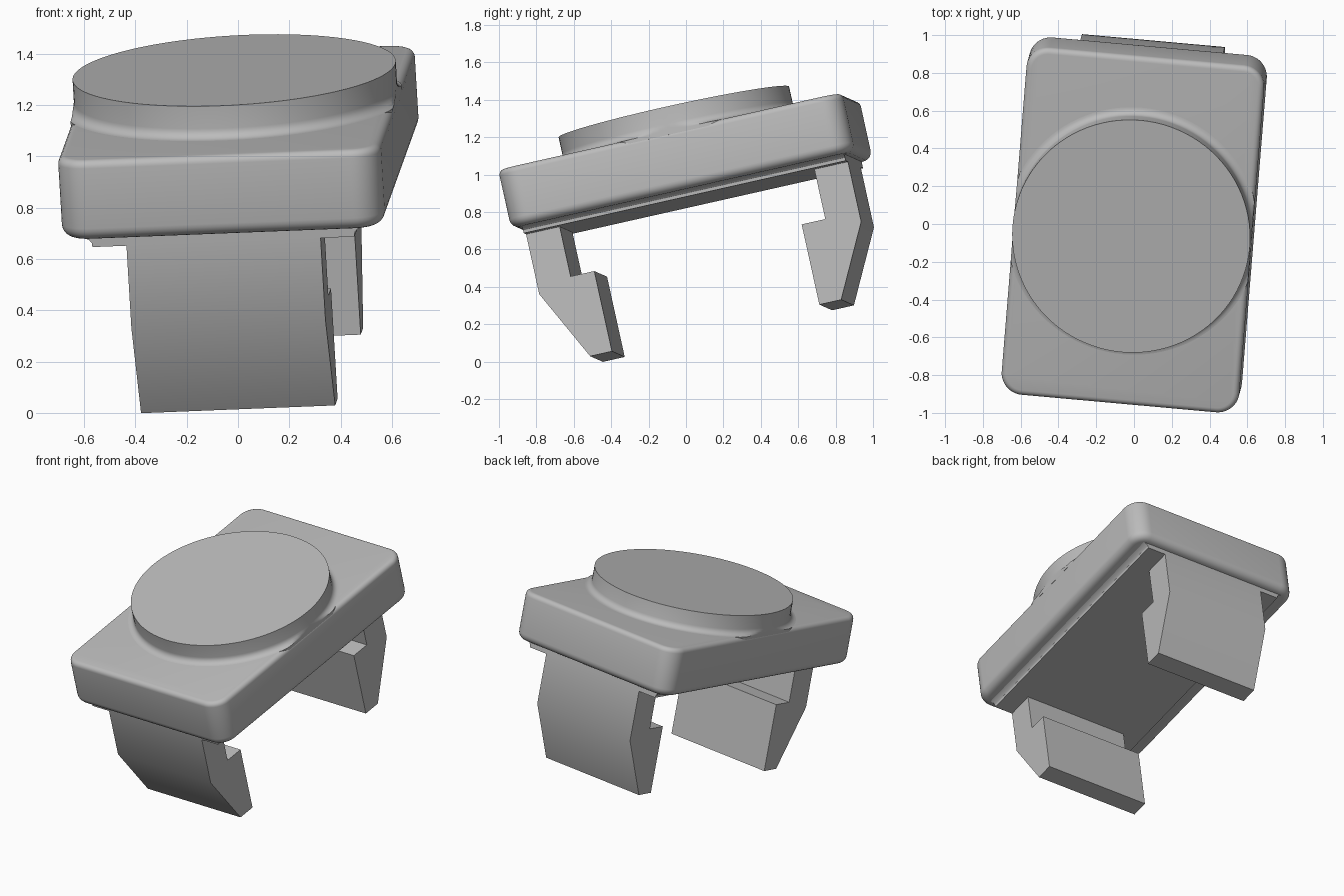
import bpy, bmesh, math
from mathutils import Matrix, Vector

if "Cube" in bpy.data.objects:
    bpy.data.objects.remove(bpy.data.objects["Cube"], do_unlink=True)

# Single plain plastic colour
grey = bpy.data.materials.new("mid_grey")
grey.use_nodes = True
GREY = (0.5, 0.5, 0.5, 1)
grey.diffuse_color = GREY
grey.node_tree.nodes["Principled BSDF"].inputs["Base Color"].default_value = GREY

# Tilted frame: origin at the centre of the button's top face
v = Vector((0.079, 0.973, 0.219)).normalized()
u = Vector((1, -0.09, 0.04))
u = (u - v * u.dot(v)).normalized()
n = u.cross(v)
FRAME = Matrix((u, v, n)).transposed().to_4x4()
FRAME.translation = (-0.015, -0.065, 1.335)

HALF_W, HALF_L = 0.632, 0.945
TOP, BOTTOM, UNDER = -0.13, -0.45, -0.487


def finish(name, bm):
    bmesh.ops.recalc_face_normals(bm, faces=bm.faces)
    mesh = bpy.data.meshes.new(name)
    bm.to_mesh(mesh)
    bm.free()
    mesh.materials.append(grey)
    ob = bpy.data.objects.new(name, mesh)
    bpy.context.collection.objects.link(ob)
    ob.matrix_world = FRAME
    bpy.ops.object.select_all(action='DESELECT')
    ob.select_set(True)
    bpy.context.view_layer.objects.active = ob
    bpy.ops.object.shade_smooth_by_angle(angle=math.radians(30))
    return ob


def prism(name, points, direction):
    """Extrude a closed outline along a direction."""
    bm = bmesh.new()
    face = bm.faces.new([bm.verts.new(p) for p in points])
    out = bmesh.ops.extrude_face_region(bm, geom=[face])
    verts = [g for g in out["geom"] if isinstance(g, bmesh.types.BMVert)]
    bmesh.ops.translate(bm, verts=verts, vec=direction)
    return finish(name, bm)


def round_edges(bm, test, radius, segments):
    edges = [e for e in bm.edges if test(*(w.co for w in e.verts))]
    bmesh.ops.bevel(bm, geom=edges, offset=radius, segments=segments,
                    profile=0.5, affect='EDGES')


# Body block: rounded corners, softened top and bottom rims
bm = bmesh.new()
bmesh.ops.create_cube(bm, size=1)
for w in bm.verts:
    w.co = (w.co.x * 2 * HALF_W, w.co.y * 2 * HALF_L,
            TOP if w.co.z > 0 else BOTTOM)
round_edges(bm, lambda p, q: abs(p.z - q.z) > 0.1, 0.115, 10)
round_edges(bm, lambda p, q: min(p.z, q.z) > TOP - 0.001, 0.03, 5)
round_edges(bm, lambda p, q: max(p.z, q.z) < BOTTOM + 0.001, 0.05, 6)
finish("body", bm)

# Round button with a fillet at its foot, trimmed flush with the body sides
R, F = 0.631, 0.04
profile = [(0, 0), (R, 0)]
for i in range(7):
    t = math.radians(15 * i)
    profile.append((R + F * (1 - math.cos(t)), TOP + F * (1 - math.sin(t))))
profile += [(R + F, TOP - 0.02), (0, TOP - 0.02)]
bm = bmesh.new()
verts = [bm.verts.new((r, 0, z)) for r, z in profile]
edges = [bm.edges.new(pair) for pair in zip(verts, verts[1:])]
bmesh.ops.spin(bm, geom=verts + edges, cent=(0, 0, 0), axis=(0, 0, 1),
               angle=math.tau, steps=96, use_duplicate=False)
bmesh.ops.remove_doubles(bm, verts=bm.verts, dist=0.0001)
for w in bm.verts:
    w.co.x = max(-HALF_W + 0.001, min(HALF_W - 0.001, w.co.x))
finish("button", bm)

# Under plate with flared long sides
side = [(0.55, BOTTOM + 0.01), (0.545, BOTTOM), (0.525, BOTTOM - 0.008),
        (0.515, BOTTOM - 0.02), (0.513, UNDER)]
outline = side + [(-x, z) for x, z in reversed(side)]
prism("under_plate", [(x, -0.885, z) for x, z in outline], (0, 2 * 0.885, 0))

# Mirrored snap legs
leg = [(0.885, UNDER + 0.01), (0.885, -0.816), (0.69, -1.2), (0.57, -1.2),
       (0.57, -0.76), (0.7, -0.76), (0.7, UNDER + 0.01)]
for name, s in (("front_leg", -1), ("back_leg", 1)):
    prism(name, [(-0.38, s * y, z) for y, z in leg], (0.76, 0, 0))
